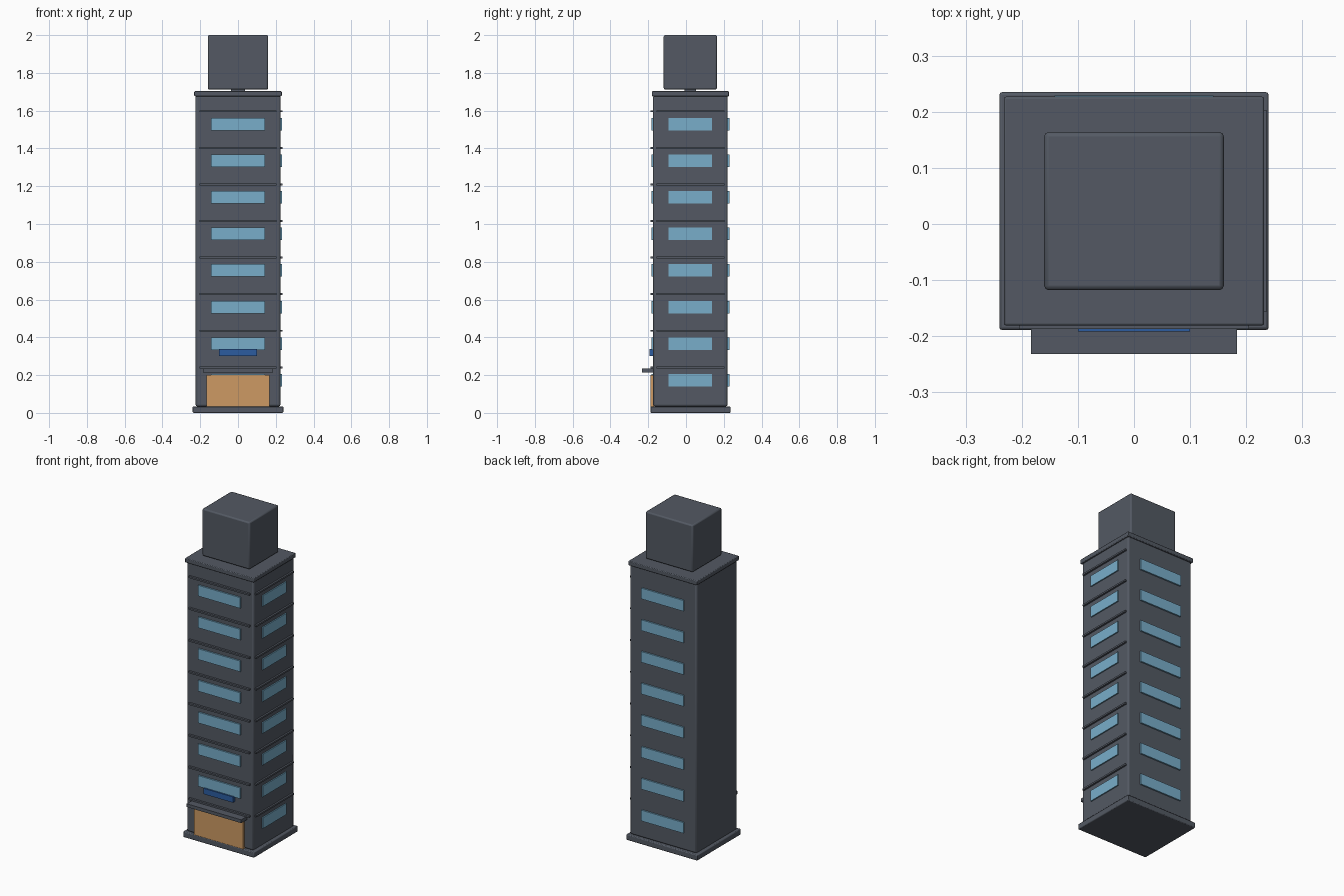
import bpy

default = bpy.data.objects.get("Cube")
if default:
    bpy.data.objects.remove(default, do_unlink=True)


def srgb(r, g, b):
    return tuple(((c / 255 + 0.055) / 1.055) ** 2.4 for c in (r, g, b)) + (1.0,)


def material(name, color):
    m = bpy.data.materials.new(name)
    m.use_nodes = True
    m.diffuse_color = color
    bsdf = next(n for n in m.node_tree.nodes if n.type == 'BSDF_PRINCIPLED')
    bsdf.inputs["Base Color"].default_value = color
    bsdf.inputs["Roughness"].default_value = 0.8
    return m


slate = material("slate grey", srgb(83, 89, 99))
glass = material("pale blue glass", srgb(120, 174, 202))
wood = material("tan wood", srgb(205, 154, 99))
blue = material("sign blue", srgb(44, 92, 160))


def box(name, x, y, z, mat, bevel=0):
    """Box given by its (low, high) range on each axis."""
    bpy.ops.mesh.primitive_cube_add(size=1, location=[sum(r) / 2 for r in (x, y, z)])
    ob = bpy.context.object
    ob.name = name
    ob.scale = [r[1] - r[0] for r in (x, y, z)]
    bpy.ops.object.transform_apply(location=False, rotation=False, scale=True)
    ob.data.materials.append(mat)
    if bevel:
        mod = ob.modifiers.new("rounded edges", 'BEVEL')
        mod.width = bevel
        mod.segments = 2
        bpy.ops.object.shade_smooth_by_angle()
    return ob


MID = 0.023                      # depth centre of the tower
HX, HY = 0.225, 0.197            # half width and depth of the tower
FRONT, BACK = MID - HY, MID + HY


def centred(half, mid=0.0):
    return (mid - half, mid + half)


# Main masses
box("base_slab", centred(0.24), centred(0.212, MID), (0, 0.035), slate, 0.005)
box("tower_body", centred(HX), centred(HY, MID), (0.034, 1.68), slate, 0.01)
box("roof_slab", centred(0.232), centred(0.204, MID), (1.676, 1.703), slate, 0.004)
box("rooftop_neck", centred(0.036), centred(0.03, MID), (1.70, 1.72), slate)
box("rooftop_block", centred(0.16), centred(0.141, MID), (1.712, 2.0), slate, 0.008)

# Floors: windows on the front, back and left; ledges on the front and left
FLOORS, STEP = 8, 0.1937
WX, WY = 0.142, 0.115
for i in range(FLOORS):
    z = centred(0.033, 0.173 + i * STEP)
    n = i + 1
    box(f"front_window_{n}", centred(WX), (FRONT - 0.009, FRONT + 0.005), z, glass)
    box(f"back_window_{n}", centred(WX), (BACK - 0.005, BACK + 0.009), z, glass)
    box(f"left_window_{n}", (HX - 0.005, HX + 0.007), centred(WY, MID), z, glass)
    ledge = centred(0.005, 0.241 + i * STEP)
    box(f"front_ledge_{n}", centred(0.205), (FRONT - 0.013, FRONT + 0.005), ledge, slate)
    box(f"left_ledge_{n}", (HX - 0.005, HX + 0.011), centred(0.18, MID), ledge, slate)

# Entrance
box("entrance_door", centred(0.167), (FRONT - 0.014, FRONT + 0.005), (0.034, 0.2), wood)
box("entrance_canopy", centred(0.184), (-0.232, FRONT + 0.005), (0.215, 0.235), slate)
box("sign_plate", centred(0.1), (FRONT - 0.018, FRONT + 0.005), (0.302, 0.337), blue)
